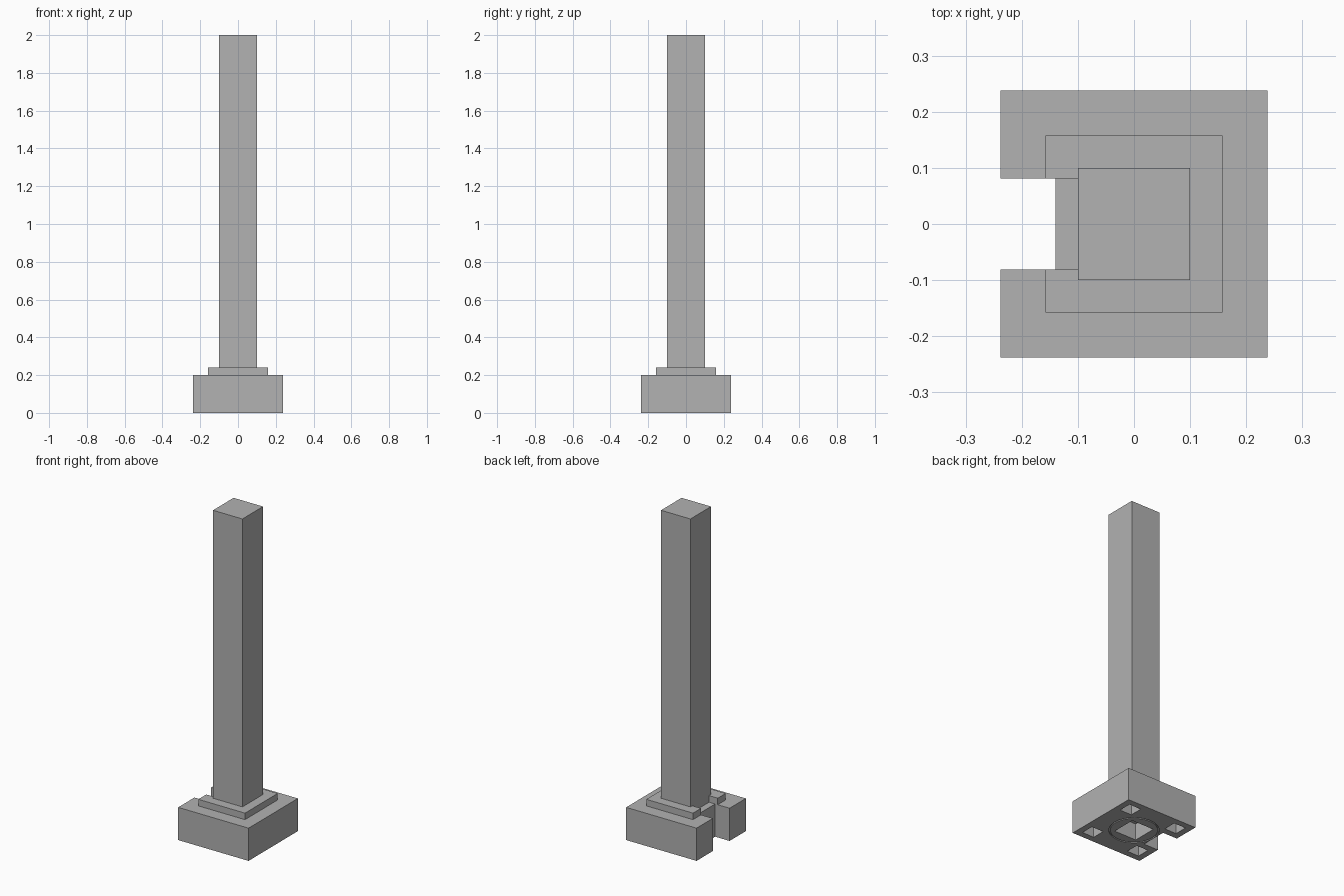
import bpy
import bmesh
from mathutils import Matrix, Vector

old = bpy.data.objects.get("Cube")
if old:
    bpy.data.objects.remove(old, do_unlink=True)

BASE, PLINTH, POST = 0.238, 0.158, 0.0995   # half widths
BASE_TOP, PLINTH_TOP, TOP = 0.2, 0.24, 2.0
SLOT, LEDGE = 0.081, -0.14                  # slot half width and back wall

grey = bpy.data.materials.new("plain grey")
grey.use_nodes = True
grey.diffuse_color = (0.445, 0.445, 0.445, 1)
grey.node_tree.nodes["Principled BSDF"].inputs["Base Color"].default_value = grey.diffuse_color


def finish(name, bm):
    mesh = bpy.data.meshes.new(name)
    bm.to_mesh(mesh)
    bm.free()
    mesh.materials.append(grey)
    obj = bpy.data.objects.new(name, mesh)
    bpy.context.collection.objects.link(obj)
    return obj


def box(name, low, high):
    low, high = Vector(low), Vector(high)
    bm = bmesh.new()
    bmesh.ops.create_cube(bm, size=1, matrix=Matrix.Translation((low + high) / 2)
                          @ Matrix.Diagonal((*(high - low), 1)))
    return finish(name, bm)


def square_block(name, half, bottom, top, x=0, y=0):
    return box(name, (x - half, y - half, bottom), (x + half, y + half, top))


def ring(name, outer, inner, bottom, top, sides=48):
    bm = bmesh.new()
    loops = []
    for radius, z in ((outer, bottom), (outer, top), (inner, top), (inner, bottom)):
        loops.append(bmesh.ops.create_circle(
            bm, segments=sides, radius=radius, matrix=Matrix.Translation((0, 0, z)))["verts"])
    for a, b in zip(loops, loops[1:] + loops[:1]):
        for i in range(sides):
            j = (i + 1) % sides
            bm.faces.new((a[i], a[j], b[j], b[i]))
    bmesh.ops.recalc_face_normals(bm, faces=bm.faces)
    return finish(name, bm)


def cut(target, cutter):
    cutter.hide_render = True
    mod = target.modifiers.new("cut", 'BOOLEAN')
    mod.operation = 'DIFFERENCE'
    mod.solver = 'EXACT'
    mod.object = cutter
    bpy.context.view_layer.objects.active = target
    bpy.ops.object.modifier_apply(modifier=mod.name)
    bpy.data.objects.remove(cutter, do_unlink=True)


# Base block with a side slot
base = square_block("base", BASE, 0, BASE_TOP)
cut(base, box("slot_cutter", (-1, -SLOT, -1), (LEDGE, SLOT, 1)))

# Sockets and circular groove in the underside
cut(base, square_block("socket_cutter", 0.075, -0.1, 0.1))
for x in (-0.16, 0.16):
    for y in (-0.16, 0.16):
        cut(base, square_block("hole_cutter", 0.04, -0.1, 0.1, x, y))
cut(base, ring("groove_cutter", 0.138, 0.13, -0.1, 0.008))

# Stepped plinth, notched up to the post
plinth = square_block("plinth", PLINTH, BASE_TOP, PLINTH_TOP)
cut(plinth, box("notch_cutter", (-1, -SLOT, -1), (-POST, SLOT, 1)))

# Tall square post
square_block("post", POST, PLINTH_TOP, TOP)
